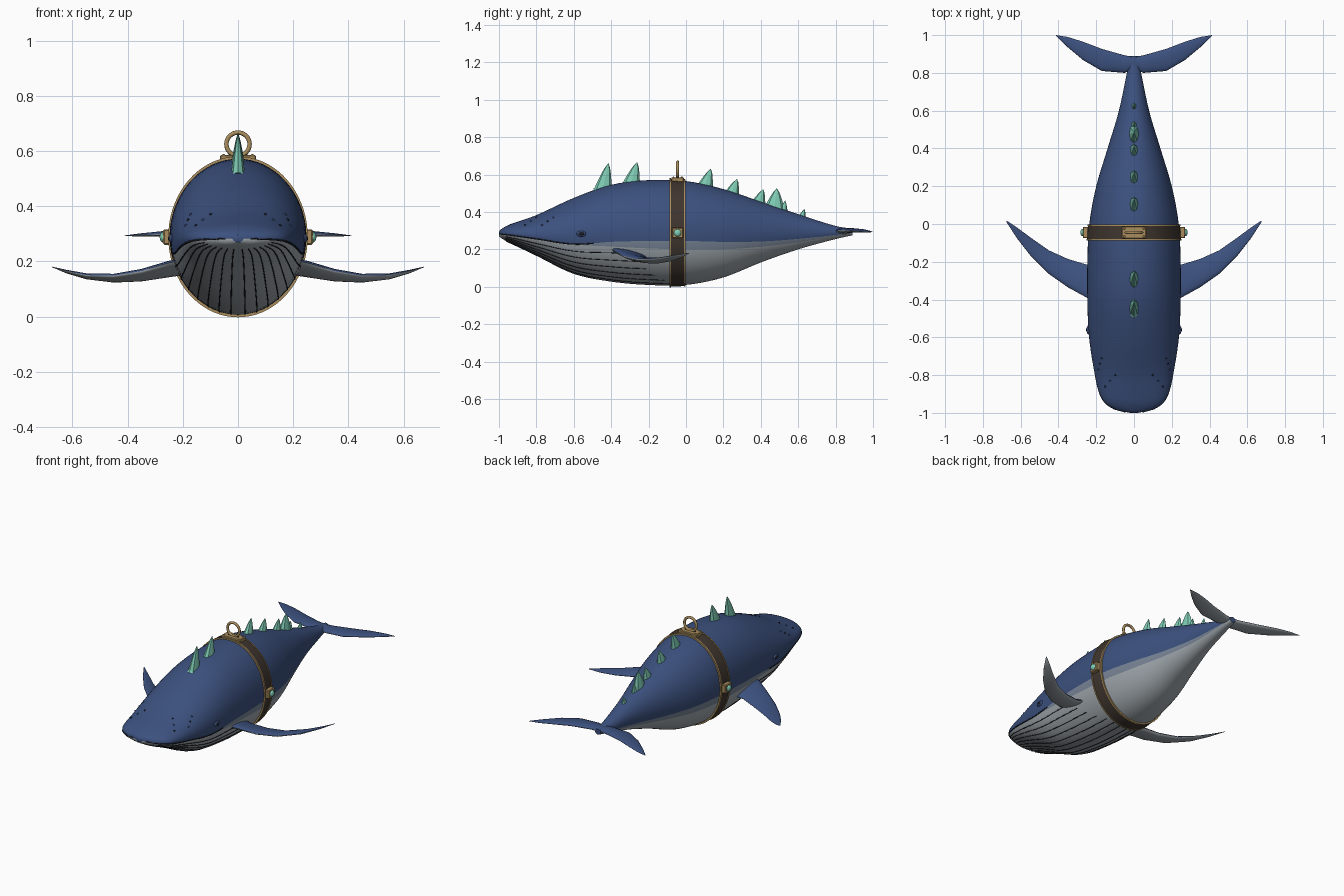
import bpy, bmesh, math
from mathutils import Matrix, Vector

cube = bpy.data.objects.get("Cube")
if cube:
    bpy.data.objects.remove(cube, do_unlink=True)


def material(name, r, g, b):
    mat = bpy.data.materials.new(name)
    mat.use_nodes = True
    mat.diffuse_color = (r, g, b, 1)
    mat.node_tree.nodes["Principled BSDF"].inputs["Base Color"].default_value = (r, g, b, 1)
    return mat


BLUE = material("deep blue skin", .045, .082, .21)
BELLY = material("pale grey belly", .36, .40, .43)
BAND = material("blue grey flank", .19, .235, .31)
LEATHER = material("brown leather", .05, .036, .028)
BRASS = material("brass", .40, .27, .11)
TEAL = material("teal crystal", .21, .60, .46)
DARK = material("dark lines", .012, .014, .022)


def finish(name, bm, mats, smooth=True, angle=40):
    bmesh.ops.recalc_face_normals(bm, faces=bm.faces[:])
    mesh = bpy.data.meshes.new(name)
    bm.to_mesh(mesh)
    bm.free()
    for mat in mats:
        mesh.materials.append(mat)
    for poly in mesh.polygons:
        poly.use_smooth = smooth
    if smooth:
        mesh.set_sharp_from_angle(angle=math.radians(angle))
    obj = bpy.data.objects.new(name, mesh)
    bpy.context.collection.objects.link(obj)
    return obj


def loft(name, rings, mats, pick=lambda i, j: 0, capped=True, smooth=True, angle=40):
    """Skin closed rings of points; pick gives the material of each face."""
    bm = bmesh.new()
    loops = [[bm.verts.new(p) for p in ring] for ring in rings]
    n = len(loops[0])
    pairs = list(zip(loops, loops[1:]))
    if not capped:
        pairs.append((loops[-1], loops[0]))
    for i, (a, b) in enumerate(pairs):
        for j in range(n):
            k = (j + 1) % n
            bm.faces.new((a[j], a[k], b[k], b[j])).material_index = pick(i, j)
    if capped:
        bm.faces.new(loops[0])
        bm.faces.new(loops[-1])
    return finish(name, bm, mats, smooth, angle)


# Body stations: y, top, bottom, half width, colour seam height, flank band depth
STATIONS = [
    (-1, .295, .27, .02, .283, .001),
    (-.985, .31, .258, .09, .281, .001),
    (-.95, .33, .238, .15, .277, .001),
    (-.9, .348, .215, .182, .27, .001),
    (-.8, .383, .167, .207, .256, .001),
    (-.6, .475, .07, .238, .228, .002),
    (-.4, .545, .028, .247, .24, .025),
    (-.2, .57, .01, .247, .245, .04),
    (0, .565, .01, .237, .245, .045),
    (.2, .522, .05, .2, .24, .04),
    (.4, .455, .13, .14, .242, .028),
    (.6, .388, .2, .08, .256, .018),
    (.8, .325, .255, .038, .277, .006),
    (.89, .31, .275, .02, .288, .002),
]


def slope(i, c):
    a, b = STATIONS[max(i - 1, 0)], STATIONS[min(i + 1, len(STATIONS) - 1)]
    return (b[c] - a[c]) / (b[0] - a[0])


def station(y):
    """Smoothly interpolated body measures at y."""
    i = 0
    while i < len(STATIONS) - 2 and STATIONS[i + 1][0] < y:
        i += 1
    p, q = STATIONS[i], STATIONS[i + 1]
    d = q[0] - p[0]
    t = (y - p[0]) / d
    s = t * t * (3 - 2 * t)
    return [p[c] + (q[c] - p[c]) * s + d * t * (1 - t) * ((1 - t) * slope(i, c) - t * slope(i + 1, c))
            for c in range(1, 6)]


def skin(y, a, out=0):
    """Point on the body at angle a around the section."""
    top, bottom, width = station(y)[:3]
    return Vector(((width + out) * math.cos(a), y,
                   (top + bottom) / 2 + ((top - bottom) / 2 + out) * math.sin(a)))


def angle_at(y, z):
    top, bottom = station(y)[:2]
    return math.asin(max(-.95, min(.95, (2 * z - top - bottom) / (top - bottom))))


LOW, MID, HIGH = 14, 2, 18
HALF = LOW + MID + HIGH


def body_ring(y):
    seam, depth = station(y)[3:]
    hi, lo, q = angle_at(y, seam), angle_at(y, seam - max(depth, .001)), math.pi / 2
    side = [-q + (lo + q) * i / LOW for i in range(LOW)]
    side += [lo + (hi - lo) * i / MID for i in range(MID)]
    side += [hi + (q - hi) * i / HIGH for i in range(HIGH + 1)]
    pts = [skin(y, a) for a in side]
    return pts + [Vector((-p.x, p.y, p.z)) for p in pts[-2:0:-1]]


def body_colour(i, j):
    j = min(j, 2 * HALF - 1 - j)
    return 0 if j >= LOW + MID else 2 if j >= LOW else 1


STEPS = 5
ys = [a[0] + (b[0] - a[0]) * k / STEPS for a, b in zip(STATIONS, STATIONS[1:]) for k in range(STEPS)]
loft("body", [body_ring(y) for y in ys + [STATIONS[-1][0]]], [BLUE, BELLY, BAND], body_colour)


def line(name, points, radius):
    curve = bpy.data.curves.new(name, "CURVE")
    curve.dimensions = "3D"
    curve.bevel_depth = radius
    curve.bevel_resolution = 1
    spline = curve.splines.new("POLY")
    spline.points.add(len(points) - 1)
    for pt, co in zip(spline.points, points):
        pt.co = (*co, 1)
    curve.materials.append(DARK)
    bpy.context.collection.objects.link(bpy.data.objects.new(name, curve))


def ball(name, centre, scale, mat):
    bm = bmesh.new()
    bmesh.ops.create_uvsphere(bm, u_segments=16, v_segments=10, radius=1,
                              matrix=Matrix.Translation(centre) @ Matrix.Diagonal((*scale, 1)))
    return finish(name, bm, [mat])


def box(name, centre, size, mat):
    bm = bmesh.new()
    bmesh.ops.create_cube(bm, size=1, matrix=Matrix.Translation(centre) @ Matrix.Diagonal((*size, 1)))
    bmesh.ops.bevel(bm, geom=bm.edges[:], offset=min(size) * .15, segments=1, affect="EDGES")
    return finish(name, bm, [mat], smooth=False)


def flip(p, s):
    return Vector((p.x * s, p.y, p.z))


def blade(name, sections, s):
    """Fin from sections: x, front y, back y, front z, back z, thickness."""
    rings, n = [], 16
    for x, yf, yb, zf, zb, th in sections:
        ring = []
        for k in range(n):
            a = 2 * math.pi * k / n
            f = (1 - math.cos(a)) / 2
            ring.append((s * x, yf + (yb - yf) * f, zf + (zb - zf) * f + math.sin(a) * th / 2))
        rings.append(ring)
    loft(name, rings, [BLUE, BELLY], lambda i, j: 0 if j < n // 2 else 1, angle=75)


FLIPPER = [(.18, -.41, -.2, .205, .16, .04), (.25, -.39, -.215, .195, .15, .04),
           (.35, -.335, -.185, .165, .135, .034), (.45, -.265, -.14, .148, .13, .027),
           (.55, -.165, -.07, .15, .142, .02), (.62, -.075, -.018, .165, .16, .012),
           (.675, .01, .018, .18, .18, .002)]
FLUKE = [(0, .82, .885, .298, .298, .035), (.05, .8, .893, .298, .3, .03),
         (.17, .81, .927, .3, .302, .026), (.27, .868, .965, .3, .3, .02),
         (.35, .935, .99, .296, .296, .012), (.412, .996, 1, .293, .293, .002)]

# Paired parts: fins, eyes, mouth, throat grooves, brow bumps, side buckles
for side, s in (("left", 1), ("right", -1)):
    blade(side + "_flipper", FLIPPER, s)
    blade(side + "_fluke", FLUKE, s)
    eye = flip(skin(-.56, angle_at(-.56, .283)), s)
    ball(side + "_eyelid", eye, (.009, .026, .016), BLUE)
    ball(side + "_eye", eye + Vector((.004 * s, 0, 0)), (.009, .015, .01), DARK)
    mouth = [-.995 + .5 * k / 30 for k in range(31)]
    line(side + "_mouth_line", [flip(skin(y, angle_at(y, station(y)[3])), s) for y in mouth], .0035)
    for g in range(7):
        a = math.radians(-84 + 10 * g)
        path = [-.965 + (.95 - .05 * g) * k / 40 for k in range(41)]
        line(f"{side}_throat_groove_{g + 1}", [flip(skin(y, a), s) for y in path], .0022)
    for k in range(6):
        y = -.86 + .03 * k
        ball(f"{side}_brow_bump_{k + 1}", flip(skin(y, angle_at(y, .33 + .02 * (k % 3))), s),
             (.005, .005, .005), BLUE if k % 2 else DARK)
    box(side + "_buckle", (s * .256, -.045, .288), (.03, .06, .056), BRASS)
    ball(side + "_buckle_gem", (s * .27, -.045, .288), (.014, .02, .02), TEAL)


# Harness strap with raised edges
def strap(name, y0, y1, out, mat):
    rings = []
    for k in range(72):
        a = 2 * math.pi * k / 72
        rings.append([skin(y0, a, -.01), skin(y0, a, out), skin(y1, a, out), skin(y1, a, -.01)])
    loft(name, rings, [mat], capped=False)


strap("strap", -.085, -.005, .006, LEATHER)
strap("strap_front_edge", -.087, -.079, .009, BRASS)
strap("strap_back_edge", -.011, -.003, .009, BRASS)

# Brass plate, pins and lifting ring on top
box("top_plate", (0, -.045, .572), (.13, .066, .026), BRASS)
box("plate_slot", (0, -.045, .585), (.07, .012, .006), LEATHER)
for i, (x, y) in enumerate((x, y) for x in (-.052, .052) for y in (-.067, -.023)):
    ball(f"plate_rivet_{i + 1}", (x, y, .585), (.006, .006, .004), BRASS)
rings = []
for k in range(40):
    a = 2 * math.pi * k / 40
    rings.append([((.042 + .008 * math.cos(b)) * math.cos(a), -.045 + .008 * math.sin(b),
                   .625 + (.042 + .008 * math.cos(b)) * math.sin(a))
                  for b in (math.pi * m / 5 for m in range(10))])
loft("lifting_ring", rings, [BRASS], capped=False)

# Back crystals: front y, back y, tip y, tip z
CRYSTALS = [(-.5, -.395, -.415, .66), (-.35, -.245, -.262, .665), (.045, .145, .132, .63),
            (.19, .285, .272, .575), (.335, .425, .412, .52), (.41, .53, .485, .525),
            (.49, .545, .53, .46), (.59, .642, .632, .415)]
for i, (front, back, tip, top) in enumerate(CRYSTALS):
    mid, half = (front + back) / 2, (back - front) / 2
    base = station(mid)[0] - .03
    rings = []
    for k in range(7):
        t = k / 6
        size = max(.03, (1 - t) ** .7)
        cy = mid + (tip - mid) * t ** 1.1
        rings.append([(size * (.008 + .18 * half * 2) * math.cos(a), cy + size * half * math.sin(a),
                       base + (top - base) * t + (0 if k else half * -.4 * math.sin(a)))
                      for a in (math.pi * m / 4 for m in range(8))])
    loft(f"back_crystal_{i + 1}", rings, [TEAL], smooth=False)
